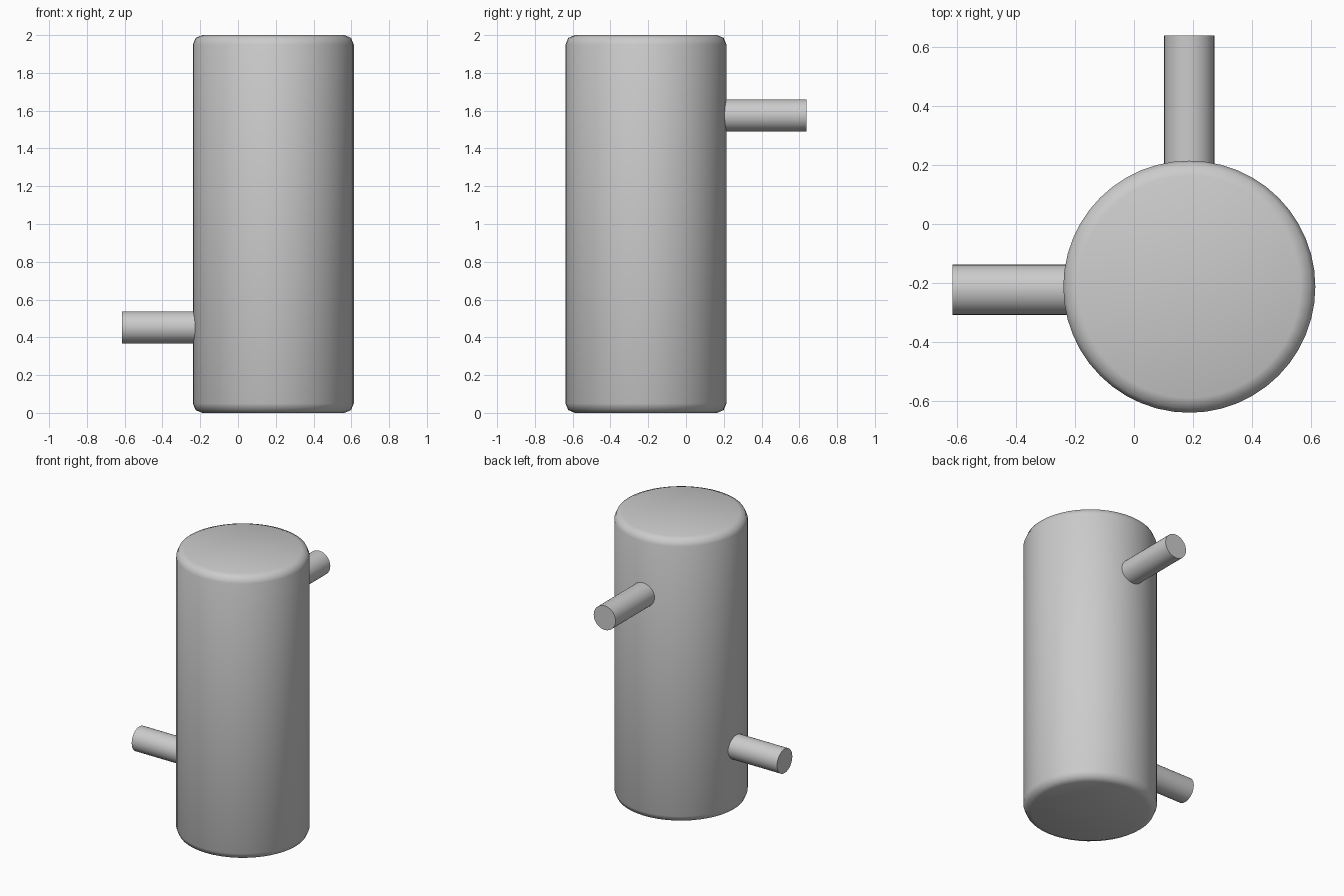
import bpy, math

if "Cube" in bpy.data.objects:
    bpy.data.objects.remove(bpy.data.objects["Cube"])

HALF_PI = math.pi / 2
TANK_X, TANK_Y, TANK_R = 0.187, -0.212, 0.426


def cylinder(name, radius, length, centre, rotation=(0, 0, 0), sides=32):
    bpy.ops.mesh.primitive_cylinder_add(vertices=sides, radius=radius, depth=length,
                                        location=centre, rotation=rotation)
    obj = bpy.context.object
    obj.name = name
    return obj


# Tank body with rounded rims
tank = cylinder("tank", TANK_R, 2.0, (TANK_X, TANK_Y, 1.0), sides=48)
bevel = tank.modifiers.new("rounded_rims", "BEVEL")
bevel.width = 0.05
bevel.segments = 2
bevel.limit_method = 'ANGLE'
bevel.angle_limit = math.radians(40)
bpy.ops.object.modifier_apply(modifier=bevel.name)
bpy.ops.object.shade_smooth_by_angle(angle=math.radians(50))

# Lower pipe leaving to the left
start, end = TANK_X - TANK_R + 0.03, -0.613
cylinder("lower_pipe", 0.085, start - end,
         ((start + end) / 2, -0.222, 0.453), (0, HALF_PI, 0))
bpy.ops.object.shade_smooth_by_angle(angle=math.radians(40))

# Upper pipe leaving to the back
start, end = TANK_Y + TANK_R - 0.03, 0.638
cylinder("upper_pipe", 0.085, end - start,
         (TANK_X, (start + end) / 2, 1.575), (HALF_PI, 0, 0))
bpy.ops.object.shade_smooth_by_angle(angle=math.radians(40))
